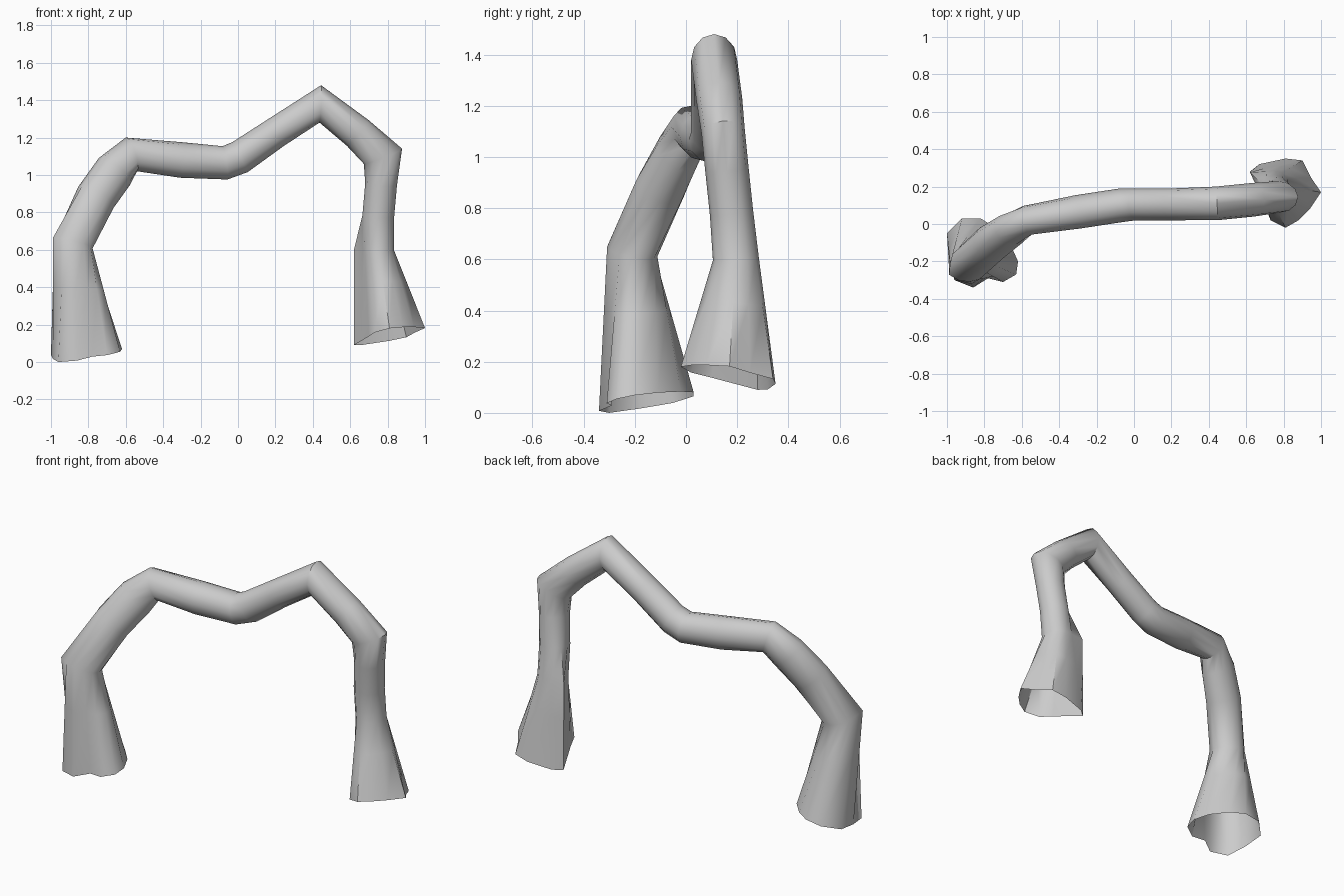
import bpy, bmesh, math
from mathutils import Vector

if "Cube" in bpy.data.objects:
    bpy.data.objects.remove(bpy.data.objects["Cube"])

N = 12

# Path stations from left knee to right knee: x, y, z, radius front-back, radius in plane
path = [
    (-.88, -.21, .63, .10, .105), (-.76, -.10, .88, .10, .11),
    (-.66, -.03, 1.02, .09, .11), (-.57, .02, 1.11, .08, .095),
    (-.30, .065, 1.08, .09, .095), (-.07, .10, 1.065, .09, .09),
    (.01, .105, 1.095, .085, .09), (.20, .105, 1.225, .085, .083),
    (.44, .11, 1.38, .09, .10), (.64, .13, 1.225, .09, .09),
    (.775, .145, 1.10, .085, .11), (.765, .16, .95, .085, .085),
    (.75, .178, .78, .085, .085), (.75, .195, .60, .09, .083)]

# Flared open hems, each starting at the front
left_hem = [(-.86, -.34), (-.78, -.29), (-.70, -.31), (-.63, -.27), (-.62, -.20), (-.66, -.11),
            (-.74, -.02), (-.82, .03), (-.92, .03), (-1, -.05), (-.99, -.18), (-.96, -.30)]
right_hem = [(.81, -.02), (.73, .02), (.70, .10), (.66, .19), (.62, .28), (.67, .32),
             (.81, .35), (.90, .34), (.945, .25), (1, .17), (.94, .08), (.88, .02)]
left_hem = [Vector((x, y, .15 * (x + .96) + .18 * (y + .30))) for x, y in left_hem]
right_hem = [Vector((x, y, .09 + .19 * (x - .62) - .18 * (y - .28))) for x, y in right_hem]

# Cloth folds sticking out at the knees: station -> {side: scale}
folds = {0: {10: 1.25, 11: 1.1}, len(path) - 1: {4: 1.8, 5: 1.1}}


def tube_ring(i):
    c = [Vector(p[:3]) for p in path]
    before = c[i - 1] if i else c[0] - Vector((0, 0, .3))
    after = c[i + 1] if i + 1 < len(c) else c[-1] - Vector((0, 0, .3))
    t = ((c[i] - before).normalized() + (after - c[i]).normalized()).normalized()
    u = Vector((0, -1, 0))
    u = (u - t * u.dot(t)).normalized()
    v = t.cross(u)
    ring = []
    for k in range(N):
        a = 2 * math.pi * k / N
        s = folds.get(i, {}).get(k, 1)
        ring.append(c[i] + s * (u * math.cos(a) * path[i][3] + v * math.sin(a) * path[i][4]))
    return ring


def blend(a, b, f):
    return [p.lerp(q, f) for p, q in zip(a, b)]


# Complete list of rings from hem to hem
rings = [tube_ring(i) for i in range(len(path))]
first, last = rings[0], rings[-1]
rings = ([left_hem, blend(left_hem, first, .6)] + rings
         + [blend(last, right_hem, .4), right_hem])

# Skin the rings into one open tube
bm = bmesh.new()
loops = [[bm.verts.new(p) for p in r] for r in rings]
for a, b in zip(loops, loops[1:]):
    for k in range(N):
        j = (k + 1) % N
        bm.faces.new((a[k], a[j], b[j], b[k]))
bmesh.ops.recalc_face_normals(bm, faces=bm.faces)
mesh = bpy.data.meshes.new("bent_sleeves")
bm.to_mesh(mesh)
bm.free()
obj = bpy.data.objects.new("bent_sleeves", mesh)
bpy.context.collection.objects.link(obj)
bpy.context.view_layer.objects.active = obj
obj.select_set(True)
bpy.ops.object.shade_smooth_by_angle(angle=math.radians(50))
